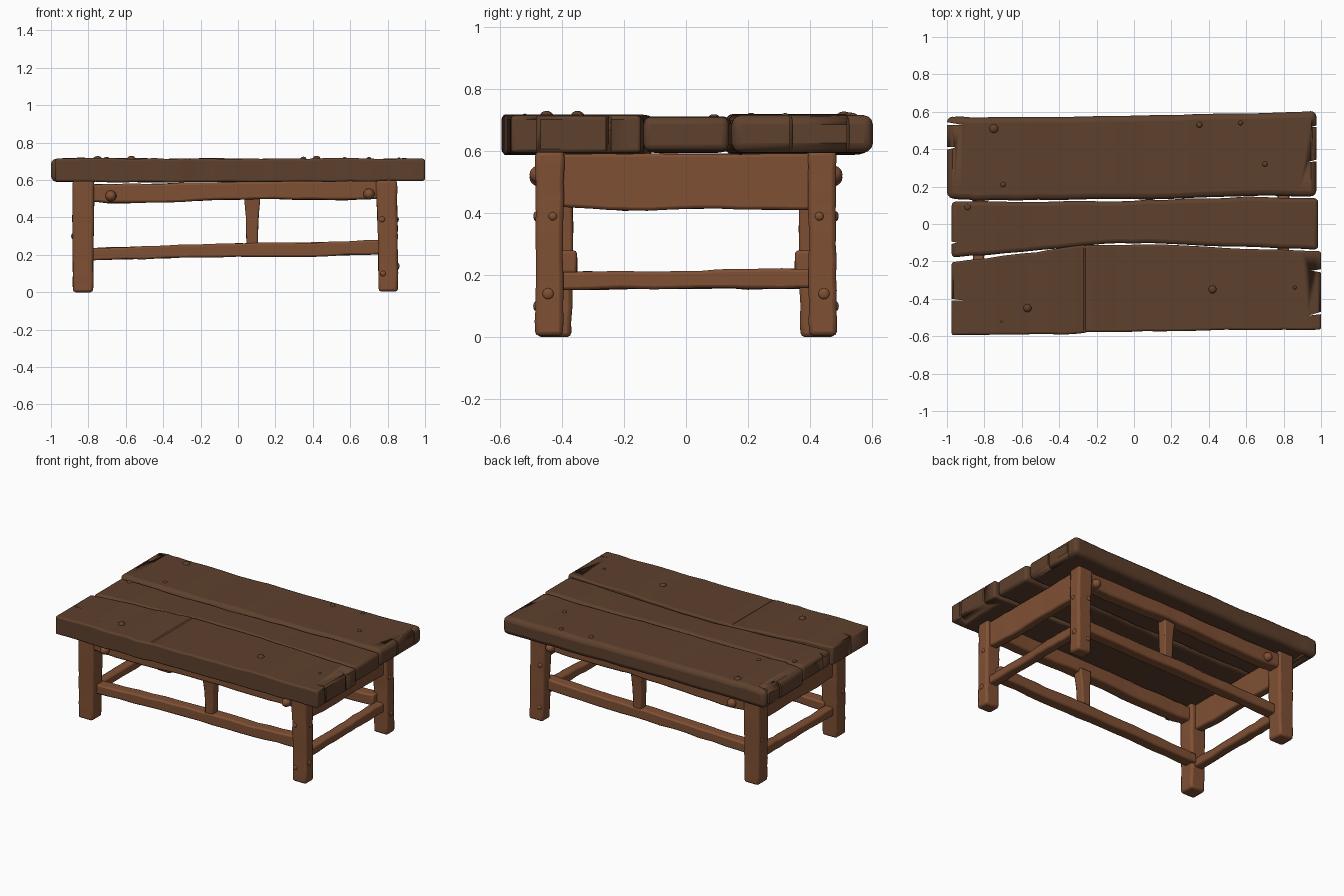
import bpy, bmesh, math, random
from mathutils import Vector, Matrix

random.seed(4)


def material(name, rgb):
    m = bpy.data.materials.new(name)
    m.diffuse_color = (*rgb, 1)
    return m


DARK = material("dark brown wood", (0.112, 0.052, 0.026))
LIGHT = material("reddish brown wood", (0.215, 0.080, 0.034))


def finish(name, bm, mat, bevel=0.0, segments=2, cutter=None):
    bmesh.ops.recalc_face_normals(bm, faces=bm.faces)
    me = bpy.data.meshes.new(name)
    bm.to_mesh(me)
    bm.free()
    ob = bpy.data.objects.new(name, me)
    bpy.context.collection.objects.link(ob)
    me.materials.append(mat)
    if bevel:
        b = ob.modifiers.new("rounded edges", 'BEVEL')
        b.width, b.segments = bevel, segments
        b.limit_method, b.angle_limit = 'ANGLE', math.radians(50)
    if cutter:
        c = ob.modifiers.new("cracks", 'BOOLEAN')
        c.operation, c.object, c.solver = 'DIFFERENCE', cutter, 'EXACT'
    bpy.ops.object.select_all(action='DESELECT')
    ob.select_set(True)
    bpy.context.view_layer.objects.active = ob
    bpy.ops.object.shade_smooth_by_angle(angle=math.radians(40))
    return ob


def beam(name, axis, stations, mat, bevel, sub=4, jitter=0.003, segments=2, cutter=None, flip=1):
    """Loft a rectangle along an axis; a station is (t, a0, a1, b0, b1)."""
    rows = []
    for s, e in zip(stations, stations[1:]):
        for i in range(sub):
            f = i / sub
            rows.append([p + (q - p) * f for p, q in zip(s, e)])
    rows.append(list(stations[-1]))
    bm = bmesh.new()
    rings = []
    for k, (t, a0, a1, b0, b1) in enumerate(rows):
        j = [random.uniform(-jitter, jitter) if 0 < k < len(rows) - 1 else 0 for _ in range(4)]
        ring = []
        for a, b in ((a0 + j[0], b0 + j[1]), (a1 + j[2], b0 + j[1]),
                     (a1 + j[2], b1 + j[3]), (a0 + j[0], b1 + j[3])):
            x, y, z = {'X': (t, a, b), 'Y': (a, t, b), 'Z': (a, b, t)}[axis]
            ring.append(bm.verts.new((x, y * flip, z)))
        rings.append(ring)
    for r, s in zip(rings, rings[1:]):
        for i in range(4):
            bm.faces.new((r[i], r[(i + 1) % 4], s[(i + 1) % 4], s[i]))
    bm.faces.new(rings[0])
    bm.faces.new(rings[-1])
    return finish(name, bm, mat, bevel, segments, cutter)


def studs(name, items, mat):
    """Flattened domes: (position, radius, height, outward direction)."""
    bm = bmesh.new()
    for pos, r, h, n in items:
        rot = Vector(n).to_track_quat('Z', 'Y').to_matrix().to_4x4()
        bmesh.ops.create_uvsphere(bm, u_segments=14, v_segments=8, radius=1,
                                  matrix=Matrix.Translation(pos) @ rot @ Matrix.Diagonal((r, r, h, 1)))
    return finish(name, bm, mat)


# Wedge cutter for the cracks in the plank ends: (x tip, x outside, y, half width, slant)
bm = bmesh.new()
for xt, xo, y, w, sl in ((0.925, 1.03, 0.33, 0.010, 0.02), (0.95, 1.03, 0.52, 0.012, 0.01),
                         (0.95, 1.03, -0.25, 0.014, 0.0), (0.93, 1.03, -0.49, 0.009, 0.02),
                         (-0.95, -1.04, 0.41, 0.014, -0.01), (-0.92, -1.04, 0.53, 0.012, 0.01),
                         (-0.945, -1.04, -0.10, 0.02, 0.0), (-0.90, -1.04, -0.41, 0.008, 0.01)):
    lo, hi = [[bm.verts.new(p) for p in ((xt, y, z), (xo, y + sl - w, z), (xo, y + sl + w, z))]
              for z in (0.5, 0.8)]
    bm.faces.new(lo)
    bm.faces.new(hi)
    for i in range(3):
        bm.faces.new((lo[i], lo[(i + 1) % 3], hi[(i + 1) % 3], hi[i]))
cracks = finish("crack_cutter", bm, DARK)
cracks.hide_render = True
cracks.hide_viewport = False
cracks.display_type = 'WIRE'

# Table top: three uneven planks
beam("back_plank", 'X', [(-1.0, 0.14, 0.575, 0.592, 0.715), (-0.85, 0.126, 0.57, 0.59, 0.718),
                         (-0.4, 0.128, 0.572, 0.59, 0.716), (0.1, 0.134, 0.58, 0.59, 0.716),
                         (0.6, 0.15, 0.592, 0.592, 0.714), (0.975, 0.148, 0.605, 0.596, 0.716)],
     DARK, 0.03, segments=3, cutter=cracks)
beam("middle_plank", 'X', [(-0.975, -0.18, 0.12, 0.598, 0.708), (-0.6, -0.148, 0.118, 0.597, 0.71),
                           (-0.15, -0.103, 0.122, 0.597, 0.71), (0.15, -0.103, 0.13, 0.597, 0.71),
                           (0.6, -0.124, 0.144, 0.598, 0.71), (0.985, -0.138, 0.138, 0.6, 0.71)],
     DARK, 0.022, segments=3, cutter=cracks)
beam("front_plank", 'X', [(-0.975, -0.595, -0.205, 0.592, 0.716), (-0.6, -0.592, -0.16, 0.59, 0.716),
                          (-0.29, -0.588, -0.116, 0.59, 0.714), (-0.25, -0.578, -0.114, 0.59, 0.714),
                          (0.15, -0.572, -0.112, 0.59, 0.716), (0.6, -0.566, -0.132, 0.592, 0.716),
                          (1.0, -0.565, -0.146, 0.596, 0.714)],
     DARK, 0.032, segments=3, cutter=cracks)

# Knots and pegs on the table top
up = (0, 0, 1)
studs("top_pegs", [((x, y, 0.712), r, h, up) for x, y, r, h in (
    (-0.75, 0.51, 0.025, 0.016), (-0.70, 0.21, 0.015, 0.012), (0.35, 0.53, 0.016, 0.013),
    (0.57, 0.54, 0.013, 0.011), (0.70, 0.32, 0.014, 0.011), (-0.89, 0.09, 0.016, 0.007),
    (-0.57, -0.45, 0.022, 0.018), (0.42, -0.35, 0.022, 0.018),
    (-0.71, -0.52, 0.01, 0.009), (0.86, -0.34, 0.01, 0.009))], DARK)

# Frame, built for the front (flip 1) and mirrored for the back (flip -1)
for side, f in (("front", 1), ("back", -1)):
    beam(side + "_right_leg", 'Z', [(0.004, 0.752, 0.855, -0.487, -0.397), (0.2, 0.75, 0.855, -0.485, -0.397),
                                    (0.4, 0.745, 0.852, -0.484, -0.395), (0.6, 0.737, 0.85, -0.486, -0.393)],
         LIGHT, 0.014, jitter=0.002, flip=f)
    beam(side + "_left_leg", 'Z', [(0.0, -0.882, -0.775, -0.48, -0.37), (0.2, -0.885, -0.773, -0.478, -0.366),
                                   (0.4, -0.885, -0.77, -0.478, -0.364), (0.6, -0.884, -0.768, -0.48, -0.366)],
         LIGHT, 0.014, jitter=0.002, flip=f)
    beam(side + "_apron", 'X', [(-0.8, -0.468, -0.385, 0.482, 0.575), (-0.6, -0.47, -0.385, 0.475, 0.58),
                                (-0.2, -0.47, -0.385, 0.488, 0.585), (0.1, -0.47, -0.385, 0.5, 0.592),
                                (0.5, -0.47, -0.385, 0.492, 0.598), (0.77, -0.468, -0.385, 0.497, 0.598)],
         LIGHT, 0.012, flip=f)
    beam(side + "_stretcher", 'X', [(-0.8, -0.43, -0.352, 0.17, 0.235), (-0.4, -0.43, -0.354, 0.18, 0.25),
                                    (0.0, -0.43, -0.352, 0.19, 0.262), (0.4, -0.43, -0.354, 0.192, 0.265),
                                    (0.78, -0.43, -0.352, 0.205, 0.28)],
         LIGHT, 0.01, flip=f)
    beam(side + "_strut", 'Z', [(0.24, 0.045, 0.105, -0.425, -0.365), (0.4, 0.042, 0.11, -0.43, -0.365),
                                (0.52, 0.033, 0.12, -0.44, -0.37)],
         LIGHT, 0.008, sub=2, jitter=0.001, flip=f)
    out = (0, -f, 0)
    studs(side + "_pegs", [((-0.68, -0.47 * f, 0.515), 0.03, 0.035, out), ((0.70, -0.47 * f, 0.525), 0.03, 0.035, out),
                           ((0.77, -0.484 * f, 0.39), 0.016, 0.008, out), ((0.775, -0.485 * f, 0.1), 0.015, 0.008, out),
                           ((0.852, -0.43 * f, 0.39), 0.014, 0.008, (1, 0, 0)),
                           ((0.855, -0.445 * f, 0.14), 0.018, 0.008, (1, 0, 0)),
                           ((-0.884, -0.44 * f, 0.3), 0.016, 0.008, (-1, 0, 0))], LIGHT)

# End aprons and low end stretchers
for side, x in (("right", 0.80), ("left", -0.83)):
    beam(side + "_end_apron", 'Y', [(-0.42, x - 0.03, x + 0.03, 0.422, 0.592), (-0.2, x - 0.03, x + 0.03, 0.408, 0.592),
                                    (0.1, x - 0.03, x + 0.03, 0.414, 0.592), (0.42, x - 0.03, x + 0.03, 0.41, 0.592)],
         LIGHT, 0.01, jitter=0.002)
    beam(side + "_end_stretcher", 'Y', [(-0.42, x - 0.032, x + 0.03, 0.152, 0.21), (0.0, x - 0.032, x + 0.03, 0.158, 0.214),
                                        (0.2, x - 0.032, x + 0.03, 0.155, 0.218), (0.42, x - 0.032, x + 0.03, 0.158, 0.222)],
         LIGHT, 0.01)
